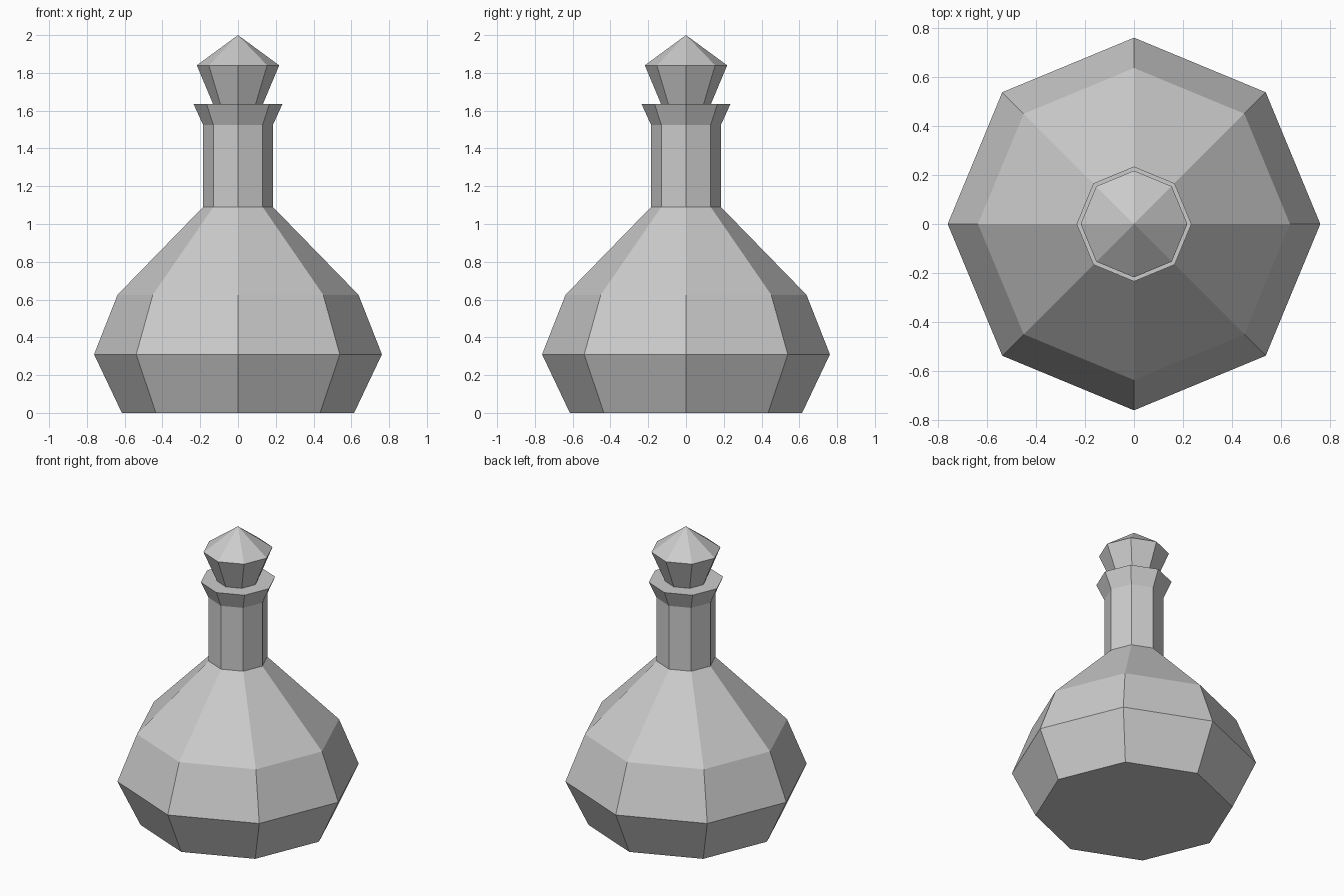
import bpy, bmesh
from math import cos, sin, pi

if "Cube" in bpy.data.objects:
    bpy.data.objects.remove(bpy.data.objects["Cube"])

SIDES = 8


def lathe(name, profile):
    """Faceted solid from (radius, height) rings, capped at both ends; radius 0 makes a tip."""
    bm = bmesh.new()
    rings = []
    for r, z in profile:
        if r == 0:
            rings.append([bm.verts.new((0, 0, z))] * SIDES)
        else:
            rings.append([bm.verts.new((r * cos(2 * pi * i / SIDES),
                                        r * sin(2 * pi * i / SIDES), z))
                          for i in range(SIDES)])
    for low, high in zip(rings, rings[1:]):
        for i in range(SIDES):
            j = (i + 1) % SIDES
            corners = [low[i], low[j], high[j], high[i]]
            bm.faces.new(list(dict.fromkeys(corners)))
    for ring in (rings[0], rings[-1]):
        if len(set(ring)) > 1:
            bm.faces.new(ring)
    bmesh.ops.recalc_face_normals(bm, faces=bm.faces)
    mesh = bpy.data.meshes.new(name)
    bm.to_mesh(mesh)
    bm.free()
    obj = bpy.data.objects.new(name, mesh)
    bpy.context.collection.objects.link(obj)
    return obj


# Bottle: bulbous body, sloping shoulder, straight neck and flared lip
lathe("bottle", [(0.615, 0), (0.762, 0.31), (0.638, 0.625), (0.185, 1.09),
                 (0.185, 1.525), (0.235, 1.635)])

# Cut-gem stopper resting in the lip
lathe("stopper", [(0.132, 1.635), (0.218, 1.84), (0, 2.0)])
